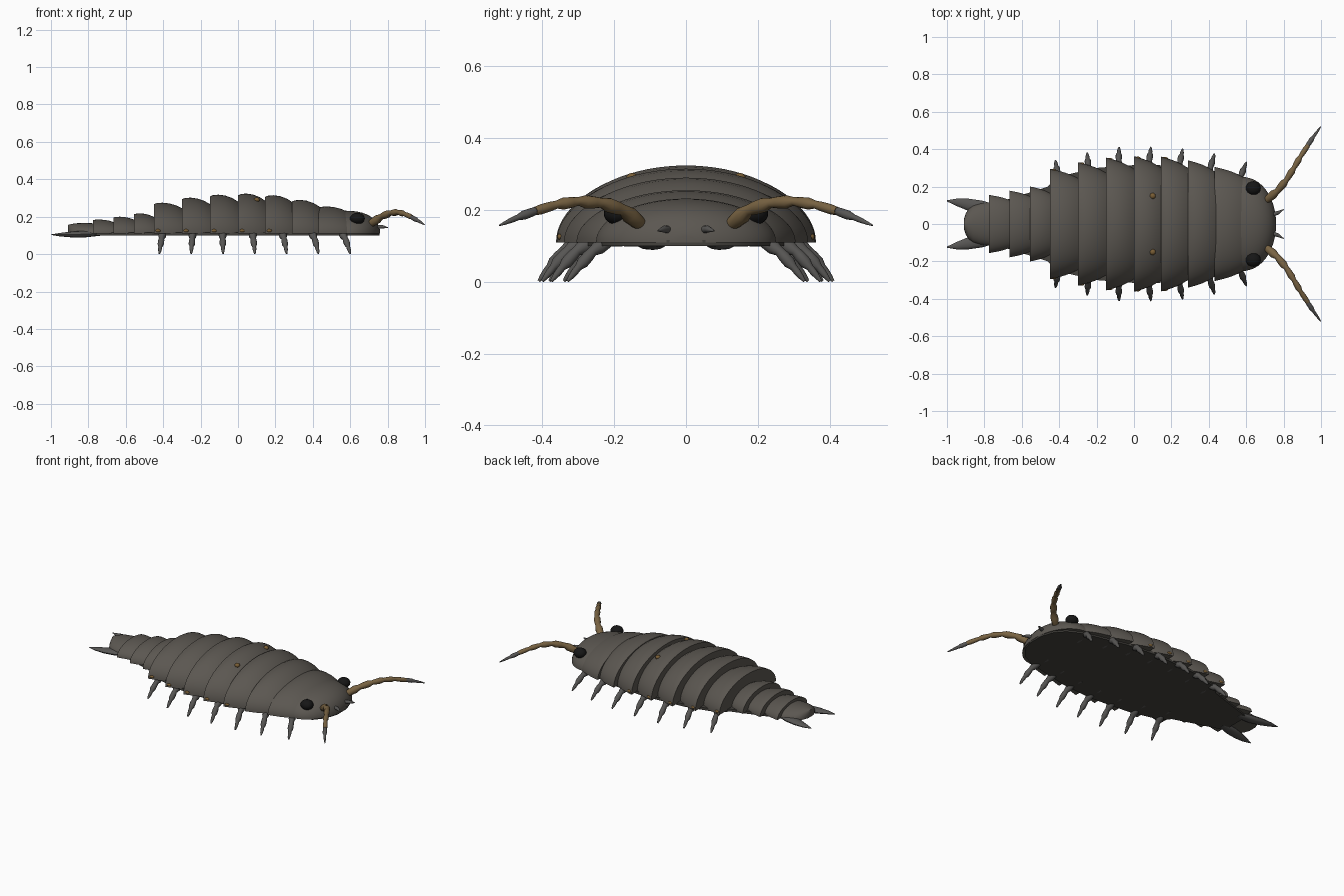
import bpy, bmesh, math
from mathutils import Vector

if "Cube" in bpy.data.objects:
    bpy.data.objects.remove(bpy.data.objects["Cube"])

def mat(name, c):
    m = bpy.data.materials.new(name)
    m.diffuse_color = (*c, 1)
    m.use_nodes = True
    m.node_tree.nodes["Principled BSDF"].inputs["Base Color"].default_value = m.diffuse_color
    return m

SHELL = mat("shell grey", (0.105, 0.095, 0.082))
BELLY = mat("belly dark", (0.058, 0.054, 0.047))
LEG = mat("leg grey", (0.095, 0.092, 0.088))
BROWN = mat("antenna brown", (0.19, 0.125, 0.055))
BLACK = mat("eye black", (0.008, 0.008, 0.008))
SPOT = mat("spot amber", (0.19, 0.11, 0.035))
Z0 = 0.11  # lower edge of the shell

def finish(bm, name, m, angle=50):
    bmesh.ops.recalc_face_normals(bm, faces=bm.faces)
    me = bpy.data.meshes.new(name)
    bm.to_mesh(me)
    bm.free()
    ob = bpy.data.objects.new(name, me)
    bpy.context.collection.objects.link(ob)
    me.materials.append(m)
    bpy.ops.object.select_all(action='DESELECT')
    ob.select_set(True)
    bpy.context.view_layer.objects.active = ob
    bpy.ops.object.shade_smooth_by_angle(angle=math.radians(angle))
    return ob

def loft(rings, name, m, angle=50):
    bm = bmesh.new()
    vs = [[bm.verts.new(p) for p in r] for r in rings]
    n = len(vs[0])
    for a, b in zip(vs, vs[1:]):
        for i in range(n):
            j = (i + 1) % n
            bm.faces.new((a[i], a[j], b[j], b[i]))
    bm.faces.new(vs[0])
    bm.faces.new(vs[-1][::-1])
    return finish(bm, name, m, angle)

def dome(rings, name):
    """Half-ellipse sections (x, half width, height) along the body."""
    N = 40
    return loft([[(x, w * math.cos(math.pi * i / N), Z0 + h * math.sin(math.pi * i / N))
                  for i in range(N + 1)] for x, w, h in rings], name, SHELL)

def limb(pts, name, m, flat=1.0):
    """Tapered round tube through (x, y, z, radius) points."""
    rings = []
    for k, p in enumerate(pts):
        a, b = pts[max(k - 1, 0)], pts[min(k + 1, len(pts) - 1)]
        d = (Vector(b[:3]) - Vector(a[:3])).normalized()
        u = d.cross(Vector((0, 0, 1))).normalized()
        v = u.cross(d)
        rings.append([Vector(p[:3]) + p[3] * (math.cos(t) * u + flat * math.sin(t) * v)
                      for t in [2 * math.pi * i / 12 for i in range(12)]])
    return loft(rings, name, m)

def jointed(joints, side):
    """Swell each limb segment in the middle and pinch it at the joints."""
    out = []
    for a, b in zip(joints, joints[1:]):
        for t, s in ((0, 0.75), (0.3, 0.95), (0.7, 1.1)):
            p = [a[i] + (b[i] - a[i]) * t for i in range(4)]
            out.append((p[0], side * p[1], p[2], p[3] * s))
    e = joints[-1]
    out.append((e[0], side * e[1], e[2], e[3]))
    return out

def ball(name, m, loc, scale):
    bm = bmesh.new()
    bmesh.ops.create_uvsphere(bm, u_segments=20, v_segments=12, radius=1)
    for v in bm.verts:
        v.co = Vector([v.co[i] * scale[i] + loc[i] for i in range(3)])
    return finish(bm, name, m, 80)

# Thorax and abdomen plates: front x, rear x, half width, top height
plates = [(0.58, 0.43, 0.305, 0.255), (0.43, 0.29, 0.34, 0.29), (0.29, 0.145, 0.36, 0.315),
          (0.145, 0.0, 0.362, 0.324), (0.0, -0.15, 0.355, 0.318), (-0.15, -0.30, 0.33, 0.302),
          (-0.30, -0.45, 0.295, 0.275), (-0.45, -0.555, 0.20, 0.218),
          (-0.555, -0.665, 0.178, 0.2), (-0.665, -0.775, 0.155, 0.185)]
PROFILE = [(-0.15, 0.78, 0.74), (0, 0.83, 0.82), (0.2, 0.88, 0.91), (0.45, 0.93, 0.975),
           (0.7, 0.965, 1.0), (0.9, 0.99, 0.985), (1, 1.0, 0.955)]
for k, (xf, xr, w, top) in enumerate(plates):
    name = f"thorax_plate_{k + 1}" if k < 7 else f"abdomen_plate_{k - 6}"
    dome([(xf + (xr - xf) * t, w * a, (top - Z0) * b) for t, a, b in PROFILE], name)

# Head: rounded dome, blunt at the front
head = []
for i in range(13):
    t = math.sin(math.pi / 2 * i / 12) * 0.995
    head.append((0.57 + 0.19 * t, 0.252 * (1 - t ** 2.2) ** 0.5, 0.122 * (1 - t ** 2.4) ** 0.45))
dome(head, "head")

# Tail plate with rounded end
tail = [(-0.75, 0.125, 0.052), (-0.78, 0.115, 0.055), (-0.82, 0.112, 0.056), (-0.86, 0.1, 0.055),
        (-0.885, 0.08, 0.052), (-0.9, 0.055, 0.049), (-0.91, 0.025, 0.046)]
dome(tail, "tail_plate")

# Flat belly slab
outline = [(-0.78, 0.10), (-0.6, 0.155), (-0.46, 0.2), (-0.42, 0.25), (-0.2, 0.3), (0.07, 0.32),
           (0.3, 0.3), (0.5, 0.255), (0.6, 0.23), (0.68, 0.19), (0.73, 0.13), (0.757, 0.05)]
loft([[(x, y, z) for x, y in outline] + [(x, -y, z) for x, y in outline[::-1]]
      for z in (0.1, 0.116)], "belly", BELLY, 30)

foot_y = [0.33, 0.375, 0.4, 0.41, 0.41, 0.38, 0.34]
for s, side in ((1, "left"), (-1, "right")):
    # Seven walking legs
    for k, fy in enumerate(foot_y):
        xf = 0.60 - 0.17 * k
        xb = 0.545 - 0.157 * k
        xm = (xf + xb) / 2
        limb(jointed([(xb, fy - 0.2, 0.112, 0.018), (xb, fy - 0.13, 0.125, 0.02),
                      (xm, fy - 0.07, 0.085, 0.019), (xm + (xf - xm) * 0.6, fy - 0.03, 0.04, 0.014),
                      (xf, fy, 0.002, 0.004)], s), f"{side}_leg_{k + 1}", LEG)
    # Antenna with a grey tip
    limb(jointed([(0.70, 0.12, 0.155, 0.022), (0.765, 0.175, 0.2, 0.021), (0.815, 0.235, 0.22, 0.018),
                  (0.855, 0.30, 0.224, 0.016), (0.89, 0.36, 0.215, 0.015),
                  (0.93, 0.42, 0.197, 0.012)], s), f"{side}_antenna", BROWN)
    limb(jointed([(0.925, 0.415, 0.199, 0.014), (0.96, 0.467, 0.18, 0.011),
                  (0.998, 0.52, 0.157, 0.002)], s), f"{side}_antenna_tip", LEG)
    # Small front feeler
    limb([(0.74, s * 0.05, 0.145, 0.011), (0.77, s * 0.06, 0.147, 0.01),
          (0.80, s * 0.078, 0.142, 0.002)], f"{side}_feeler", LEG)
    # Eye
    ball(f"{side}_eye", BLACK, (0.638, s * 0.192, 0.19), (0.04, 0.037, 0.031))
    # Tail blade
    limb([(-0.74, s * 0.075, 0.112, 0.028), (-0.82, s * 0.09, 0.107, 0.036),
          (-0.89, s * 0.105, 0.105, 0.031), (-0.95, s * 0.117, 0.104, 0.019),
          (-1.0, s * 0.124, 0.104, 0.003)], f"{side}_tail_blade", LEG, 0.5)
    # Amber spots low on the flanks and two near the back
    for k in (2, 3, 4, 5, 6):
        xf, xr, w, top = plates[k]
        ball(f"{side}_flank_spot_{k}", SPOT, (xr + 0.02, s * (w * 0.985 - 0.005), 0.125),
             (0.016, 0.009, 0.009))
    ball(f"{side}_back_spot", SPOT, (0.10, s * 0.15, 0.29), (0.016, 0.016, 0.013))
